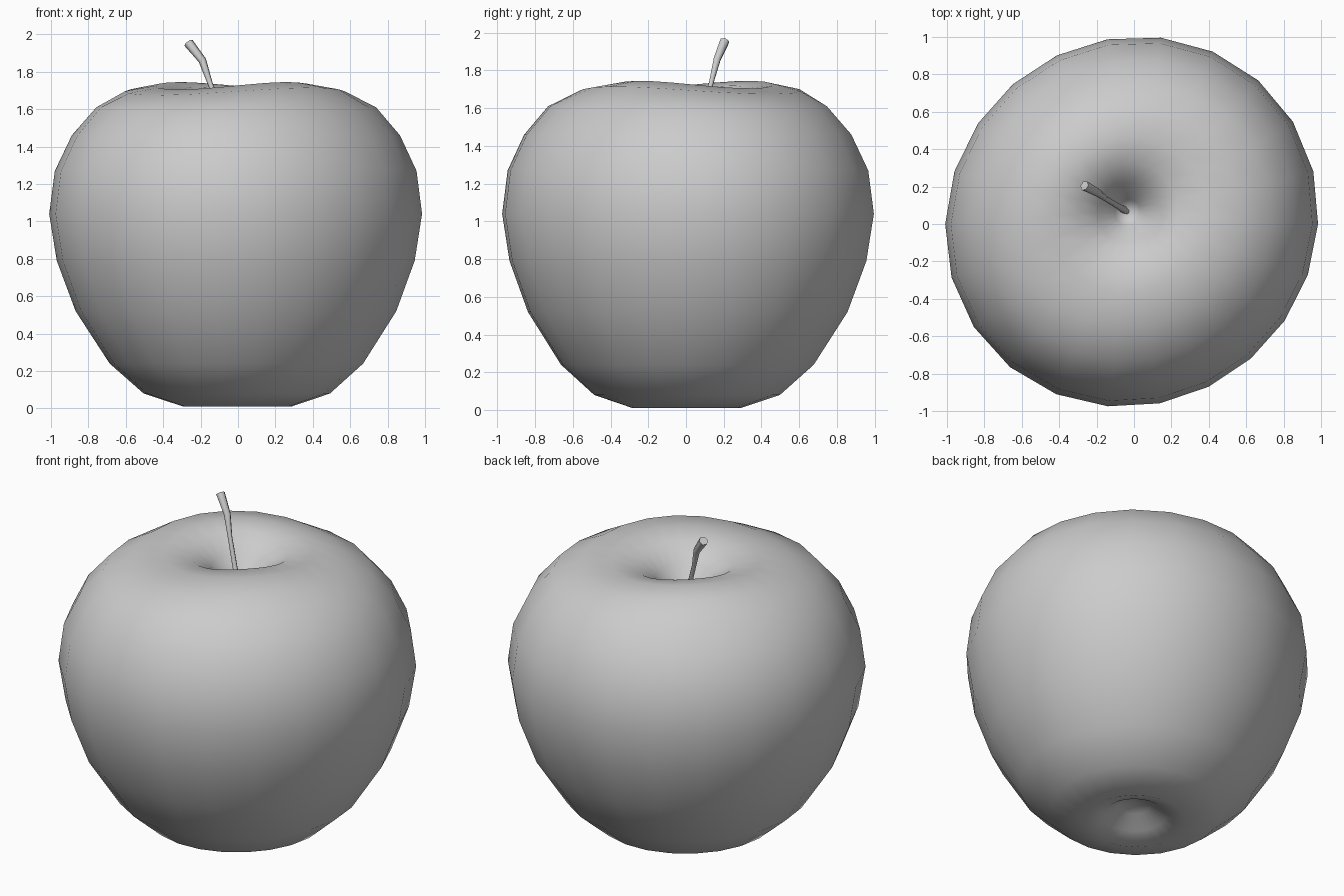
import bpy, bmesh
from math import sin, cos, tau, radians

if "Cube" in bpy.data.objects:
    bpy.data.objects.remove(bpy.data.objects["Cube"])

# Apple profile (radius, height) from the bottom dimple to the stem hollow
PROFILE = [(0.09, 0.11), (0.18, 0.05), (0.29, 0.01), (0.50, 0.08), (0.68, 0.24),
           (0.86, 0.52), (0.96, 0.79), (1.0, 1.04), (0.97, 1.27), (0.88, 1.46),
           (0.75, 1.61), (0.59, 1.695), (0.42, 1.725), (0.27, 1.70), (0.16, 1.62),
           (0.07, 1.50)]
SIDES = 22
HOLLOW = (-0.03, 0.06)  # the stem hollow sits slightly off centre


def apple_point(r, z, a):
    # slightly lopsided outline, uneven upper rim, shifted hollow
    f = 0.993 + 0.022 * cos(2 * (a - radians(40))) - 0.018 * cos(a + radians(45))
    x, y = r * f * cos(a), r * f * sin(a)
    if z > 1.4:
        shift = max(0.0, min(1.0, (0.75 - r) / 0.5))
        x += HOLLOW[0] * shift
        y += HOLLOW[1] * shift
        if 0.2 < r < 0.7:
            z += 0.02 * cos(2 * (a - radians(135)))
    return x, y, z


# Apple body
bm = bmesh.new()
rings = [[bm.verts.new(apple_point(r, z, tau * i / SIDES)) for i in range(SIDES)]
         for r, z in PROFILE]
bottom = bm.verts.new((0, 0, 0.13))
top = bm.verts.new((HOLLOW[0], HOLLOW[1], 1.43))
for i in range(SIDES):
    j = (i + 1) % SIDES
    for lo, hi in zip(rings, rings[1:]):
        bm.faces.new((lo[i], lo[j], hi[j], hi[i]))
    bm.faces.new((bottom, rings[0][j], rings[0][i]))
    bm.faces.new((top, rings[-1][i], rings[-1][j]))
for f in bm.faces:
    f.smooth = True
bmesh.ops.recalc_face_normals(bm, faces=bm.faces)
mesh = bpy.data.meshes.new("apple_body")
bm.to_mesh(mesh)
bm.free()
bpy.context.collection.objects.link(bpy.data.objects.new("apple_body", mesh))

# Stem: curved tube, thickening towards the cut tip
STEM = [(-0.035, 0.065, 1.40, 0.022), (-0.085, 0.095, 1.57, 0.015),
        (-0.15, 0.135, 1.74, 0.014), (-0.19, 0.165, 1.86, 0.021),
        (-0.265, 0.205, 1.955, 0.027)]
curve = bpy.data.curves.new("stem", 'CURVE')
curve.dimensions = '3D'
curve.bevel_depth = 1.0
curve.bevel_resolution = 1
curve.use_fill_caps = True
spline = curve.splines.new('POLY')
spline.points.add(len(STEM) - 1)
for p, (x, y, z, r) in zip(spline.points, STEM):
    p.co = (x, y, z, 1)
    p.radius = r
spline.use_smooth = True
bpy.context.collection.objects.link(bpy.data.objects.new("stem", curve))
